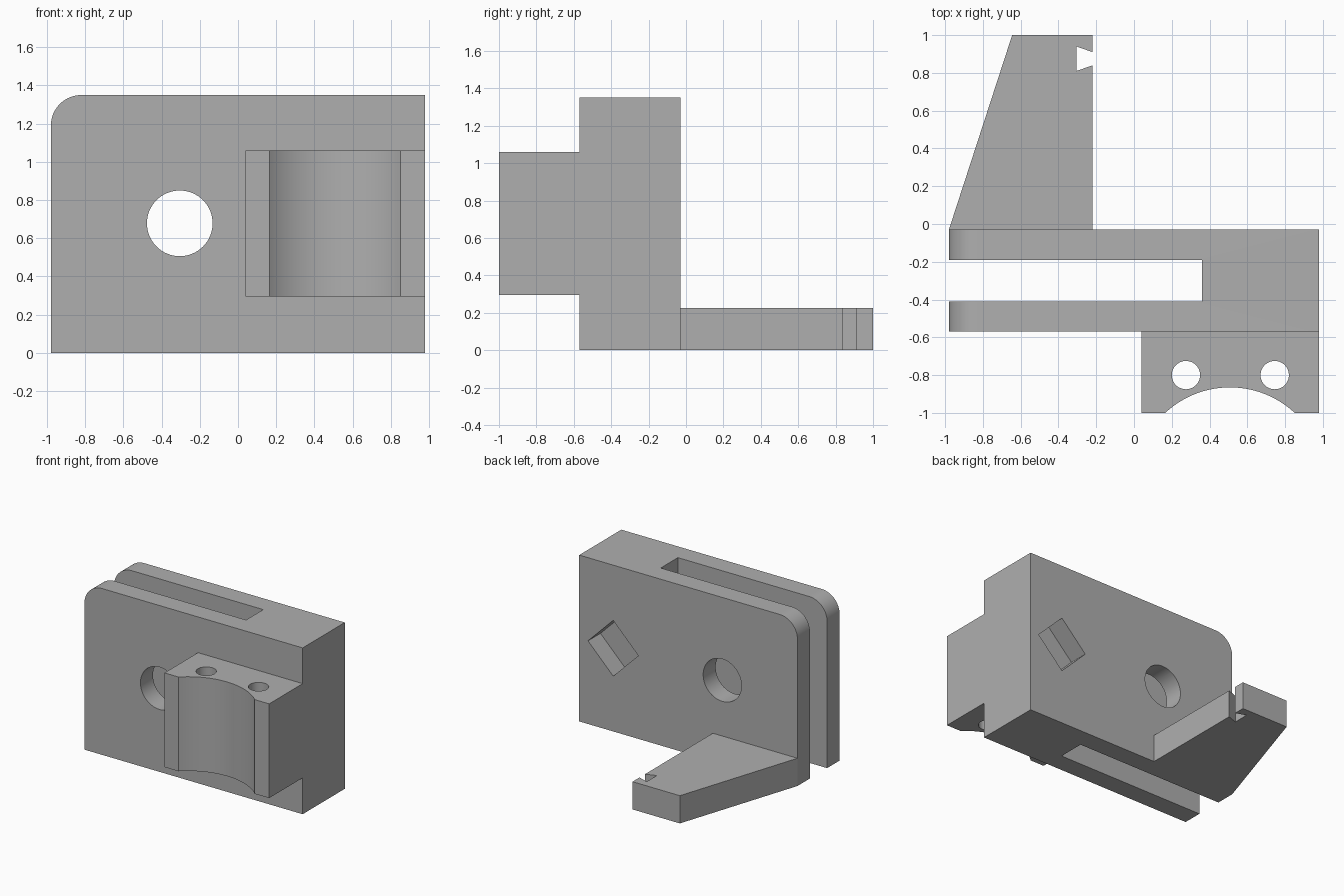
import bpy, math
from mathutils import Vector

cube = bpy.data.objects.get("Cube")
if cube:
    bpy.data.objects.remove(cube, do_unlink=True)

grey = bpy.data.materials.new("plain grey")
grey.use_nodes = True
color = (0.43, 0.43, 0.43, 1)
grey.diffuse_color = color
grey.node_tree.nodes["Principled BSDF"].inputs["Base Color"].default_value = color


def arc(cx, cy, r, start, end, n):
    """Points along an arc, angles in degrees."""
    angles = [math.radians(start + (end - start) * i / n) for i in range(n + 1)]
    return [(cx + r * math.cos(a), cy + r * math.sin(a)) for a in angles]


def circle(cx, cy, r, n=64):
    return arc(cx, cy, r, 0, 360, n)[:-1]


def prism(name, outline, low, high, axis="z"):
    """Extrude an outline along z (outline in xy) or along y (outline in xz)."""
    def place(p, d):
        return Vector((p[0], p[1], d)) if axis == "z" else Vector((p[0], d, p[1]))
    n = len(outline)
    verts = [place(p, low) for p in outline] + [place(p, high) for p in outline]
    faces = [list(range(n)), list(range(2 * n - 1, n - 1, -1))]
    faces += [[i, i + n, (i + 1) % n + n, (i + 1) % n] for i in range(n)]
    area = sum(a[0] * b[1] - b[0] * a[1] for a, b in zip(outline, outline[1:] + outline[:1]))
    # orient all faces outward
    if (area > 0) == (axis == "y"):
        faces = [f[::-1] for f in faces]
    faces = [f[::-1] for f in faces]
    if axis == "y":
        faces = [f for f in faces]
    mesh = bpy.data.meshes.new(name)
    mesh.from_pydata(verts, [], faces)
    mesh.materials.append(grey)
    obj = bpy.data.objects.new(name, mesh)
    bpy.context.collection.objects.link(obj)
    # make normals consistent
    import bmesh
    bm = bmesh.new()
    bm.from_mesh(mesh)
    bmesh.ops.recalc_face_normals(bm, faces=bm.faces)
    bm.to_mesh(mesh)
    bm.free()
    return obj


def select(obj):
    bpy.ops.object.select_all(action="DESELECT")
    obj.select_set(True)
    bpy.context.view_layer.objects.active = obj


def cut(obj, cutter):
    cutter.hide_render = True
    select(obj)
    mod = obj.modifiers.new("cut", "BOOLEAN")
    mod.operation = "DIFFERENCE"
    mod.solver = "EXACT"
    mod.object = cutter
    bpy.ops.object.modifier_apply(modifier=mod.name)
    bpy.data.objects.remove(cutter, do_unlink=True)


def rectangle(x0, y0, x1, y1):
    return [(x0, y0), (x1, y0), (x1, y1), (x0, y1)]


# Main block with one rounded upper corner
front, back, side, top = -0.57, -0.03, 0.98, 1.35
outline = [(-side, 0), (side, 0), (side, top)] + arc(-side + 0.16, top - 0.16, 0.16, 90, 180, 20)
body = prism("main_block", outline, front, back, "y")

# Slot splitting the block into two plates, cross hole, diamond pocket
cut(body, prism("slot_cutter", rectangle(-1.2, -0.41, 0.36, -0.19), -0.2, 1.6))
cut(body, prism("hole_cutter", circle(-0.305, 0.678, 0.172), -0.8, 0.2, "y"))
cut(body, prism("pocket_cutter", circle(0.675, 0.675, 0.226, 4), back - 0.16, 0.2, "y"))

# Front pad with a concave face and two vertical holes
half = math.degrees(math.asin(0.3425 / 0.502))
concave = arc(0.508, -1.367, 0.502, 90 + half, 90 - half, 40)
pad_outline = [(0.04, front), (0.04, -1)] + concave + [(side, -1), (side, front)]
pad = prism("front_pad", pad_outline, 0.295, 1.06)
for x in (0.275, 0.745):
    cut(pad, prism("pad_hole_cutter", circle(x, -0.8, 0.075, 40), 0, 1.3))

# Tapered foot with a dovetail notch
foot = prism("tapered_foot", [
    (-side, back), (-0.22, back), (-0.22, 0.84), (-0.305, 0.81),
    (-0.305, 0.94), (-0.22, 0.91), (-0.22, 1), (-0.645, 1)], 0, 0.225)

for part in (body, pad, foot):
    select(part)
    bpy.ops.object.shade_smooth_by_angle(angle=math.radians(30))
